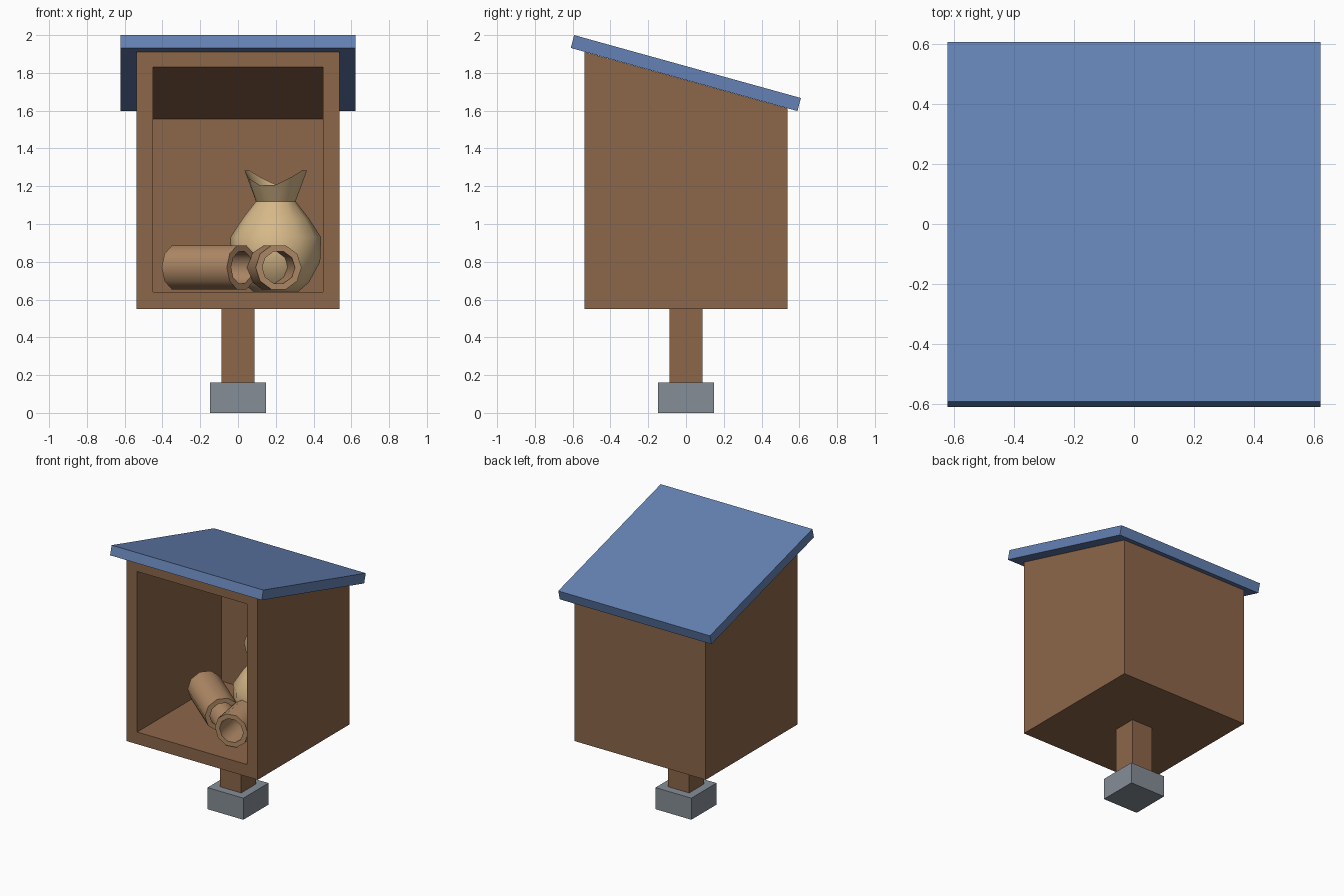
import bpy, bmesh, math
from mathutils import Matrix, Vector

if "Cube" in bpy.data.objects:
    bpy.data.objects.remove(bpy.data.objects["Cube"])


def mat(name, r, g, b):
    m = bpy.data.materials.new(name)
    m.diffuse_color = (r, g, b, 1)
    m.use_nodes = True
    m.node_tree.nodes["Principled BSDF"].inputs["Base Color"].default_value = m.diffuse_color
    return m


WOOD = mat("brown_wood", 0.265, 0.133, 0.068)
ROOF = mat("blue_roof", 0.13, 0.225, 0.46)
STONE = mat("grey_stone", 0.235, 0.27, 0.305)
CLOTH = mat("tan_cloth", 0.68, 0.485, 0.25)
ROLL = mat("light_brown_roll", 0.44, 0.255, 0.135)


def finish(bm, name, material, smooth=None):
    bmesh.ops.recalc_face_normals(bm, faces=bm.faces)
    me = bpy.data.meshes.new(name)
    bm.to_mesh(me)
    bm.free()
    me.materials.append(material)
    ob = bpy.data.objects.new(name, me)
    bpy.context.collection.objects.link(ob)
    if smooth:
        bpy.ops.object.select_all(action='DESELECT')
        ob.select_set(True)
        bpy.context.view_layer.objects.active = ob
        bpy.ops.object.shade_smooth_by_angle(angle=math.radians(smooth))
    return ob


def prism(name, profile, half, material):
    """Extrude a (y, z) profile across x from -half to half."""
    bm = bmesh.new()
    f = bm.faces.new([bm.verts.new((-half, y, z)) for y, z in profile])
    ext = bmesh.ops.extrude_face_region(bm, geom=[f])
    vs = [v for v in ext["geom"] if isinstance(v, bmesh.types.BMVert)]
    bmesh.ops.translate(bm, vec=(2 * half, 0, 0), verts=vs)
    return finish(bm, name, material)


def rings(bm, loops, closed=False):
    """Skin a list of equal-length vertex loops."""
    vs = [[bm.verts.new(p) for p in loop] for loop in loops]
    pairs = list(zip(vs, vs[1:])) + ([(vs[-1], vs[0])] if closed else [])
    for a, b in pairs:
        for i in range(len(a)):
            j = (i + 1) % len(a)
            bm.faces.new((a[i], a[j], b[j], b[i]))
    return vs


# Foot, post and sloping roof board
prism("stone_foot", [(-.147, 0), (.147, 0), (.147, .16), (-.147, .16)], .147, STONE)
prism("post", [(-.087, .16), (.087, .16), (.087, .56), (-.087, .56)], .087, WOOD)
prism("roof", [(-.61, 1.932), (.59, 1.598), (.608, 1.667), (-.592, 2.0)], .622, ROOF)

# Open-fronted cabinet: outer shell turning in at the front to a sloped cavity
SLOPE = 0.278


def section(half, y, low, top):
    return [(-half, y, low), (half, y, low), (half, y, top), (-half, y, top)]


bm = bmesh.new()
shell = rings(bm, [
    section(.538, .538, .55, 1.911 - 1.076 * SLOPE),
    section(.538, -.538, .55, 1.911),
    section(.45, -.538, .64, 1.83),
    section(.45, .45, .64, 1.83 - .988 * SLOPE)])
bm.faces.new(shell[0])
bm.faces.new(shell[-1])
finish(bm, "cabinet", WOOD)


# Hollow rolls lying on the cabinet floor
def roll(name, back, front, r=.123, hole=.088, sides=10):
    back, front = Vector(back), Vector(front)
    axis = (front - back).normalized()
    side = Vector((-axis.y, axis.x, 0))
    up = Vector((0, 0, 1))

    def loop(c, rad):
        return [c + side * rad * math.cos(2 * math.pi * i / sides)
                + up * rad * math.sin(2 * math.pi * i / sides) for i in range(sides)]
    bm = bmesh.new()
    rings(bm, [loop(back, r), loop(front, r), loop(front, hole), loop(back, hole)], True)
    return finish(bm, name, ROLL, 40)


roll("long_roll", (-.325, .08, .77), (.02, -.21, .77))
roll("front_roll", (.165, -.08, .77), (.215, -.385, .77))

# Sack: lathed body with a tied neck and a wavy flared mouth
SIDES = 12
profile = [(.12, .642), (.175, .69), (.235, .80), (.24, .93), (.175, 1.03),
           (.105, 1.12), (.165, 1.245), (.085, 1.13)]
loops = []
for k, (r, z) in enumerate(profile):
    wave = .045 if k == 6 else 0
    loops.append([(.2 + r * math.cos(a), .07 + r * math.sin(a),
                   z + wave * math.cos(2 * (a + .3)))
                  for a in (2 * math.pi * i / SIDES for i in range(SIDES))])
bm = bmesh.new()
body = rings(bm, loops)
bm.faces.new(body[0])
bm.faces.new(body[-1])
finish(bm, "sack", CLOTH, 50)
